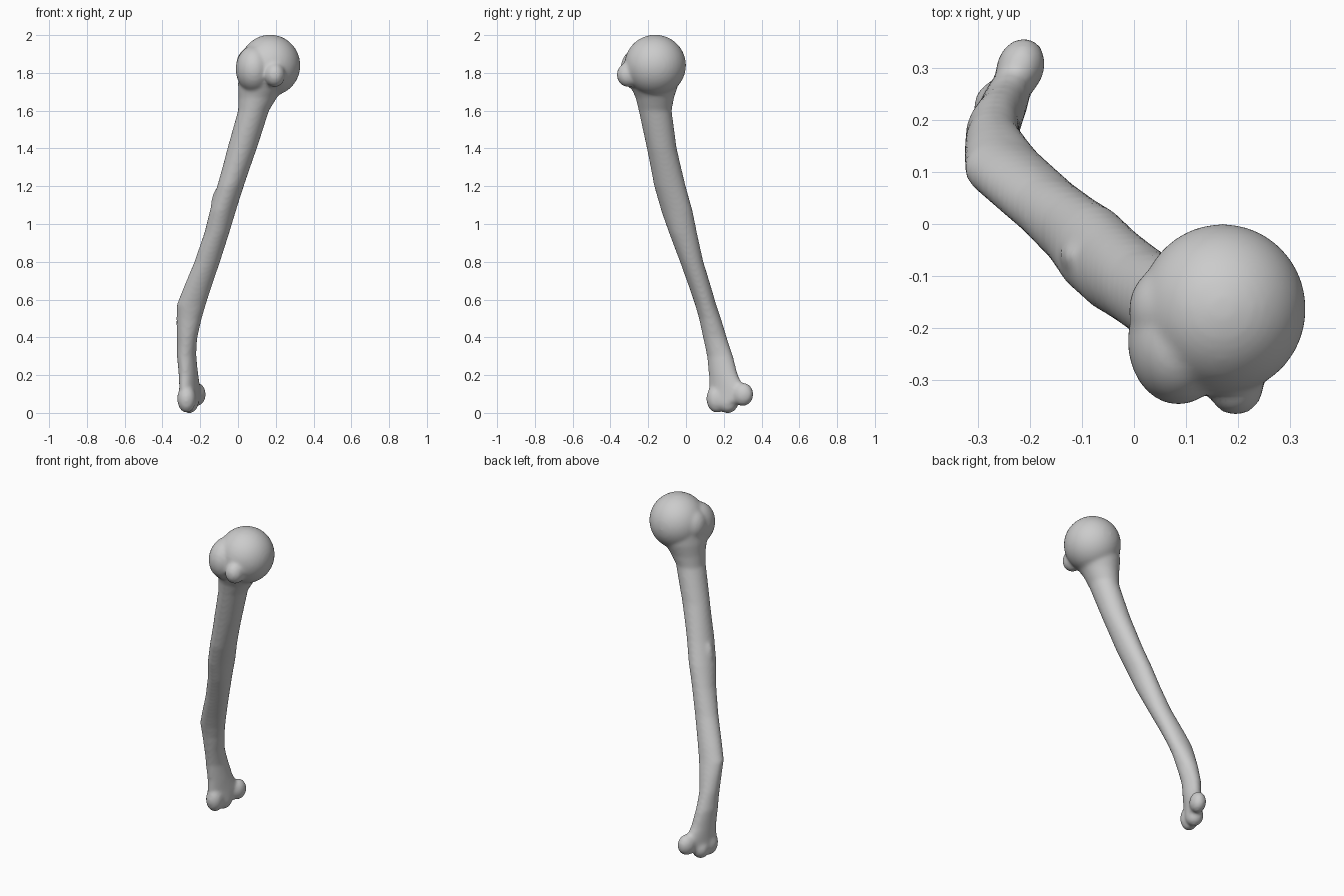
import bpy, bmesh, math
from mathutils import Matrix, Vector

if "Cube" in bpy.data.objects:
    bpy.data.objects.remove(bpy.data.objects["Cube"])

mat = bpy.data.materials.new("bone grey")
mat.use_nodes = True
GREY = (0.6, 0.6, 0.6, 1)
mat.diffuse_color = GREY
mat.node_tree.nodes["Principled BSDF"].inputs["Base Color"].default_value = GREY

bm = bmesh.new()


def loft(sections, sides=32):
    """Closed tube through rows of (z, x, y, half width, half depth, turn in degrees)."""
    rings = []
    for z, x, y, w, d, turn in sections:
        rot = Matrix.Rotation(math.radians(turn), 3, 'Z')
        ring = []
        for i in range(sides):
            a = math.tau * i / sides
            ring.append(bm.verts.new(Vector((x, y, z)) + rot @ Vector((w * math.cos(a), d * math.sin(a), 0))))
        rings.append(ring)
    for lo, hi in zip(rings, rings[1:]):
        for i in range(sides):
            j = (i + 1) % sides
            bm.faces.new((lo[i], lo[j], hi[j], hi[i]))
    bm.faces.new(rings[0][::-1])
    bm.faces.new(rings[-1])


def knob(centre, radii, turn=0):
    m = (Matrix.Translation(centre) @ Matrix.Rotation(math.radians(turn), 4, 'Z')
         @ Matrix.Diagonal((*radii, 1)))
    bmesh.ops.create_uvsphere(bm, u_segments=40, v_segments=24, radius=1, matrix=m)


# Shaft, from the flared lower end up into the neck
loft([
    (0.06, -.255, .215, .045, .09, -22),
    (0.13, -.255, .215, .045, .10, -22),
    (0.20, -.262, .198, .047, .08, -20),
    (0.30, -.272, .180, .050, .070, -15),
    (0.40, -.270, .153, .055, .063, 0),
    (0.50, -.259, .127, .067, .058, 0),
    (0.57, -.248, .105, .077, .056, 0),
    (0.65, -.220, .080, .074, .058, 0),
    (0.80, -.163, .030, .068, .062, 0),
    (0.95, -.113, -.015, .066, .074, 0),
    (1.07, -.080, -.048, .068, .084, -15),
    (1.20, -.040, -.085, .070, .084, -10),
    (1.40, .022, -.128, .078, .079, 0),
    (1.60, .082, -.163, .082, .087, 0),
    (1.67, .105, -.165, .102, .102, 0),
    (1.74, .130, -.170, .130, .130, 0),
    (1.82, .150, -.170, .145, .140, 0)])

# Ball head, greater and lesser tubercles
knob((.17, -.163, 1.84), (.16, .163, .162))
knob((.085, -.225, 1.82), (.097, .122, .125))
knob((.075, -.165, 1.84), (.085, .09, .10))
knob((.195, -.305, 1.79), (.055, .062, .065))

# Deltoid ridge on the shaft
knob((-.105, -.068, 1.07), (.036, .045, .12), 40)

# Lower joint: capitulum, trochlea, and inner epicondyle
knob((-.272, .163, .075), (.050, .055, .075))
knob((-.258, .222, .058), (.050, .055, .060))
knob((-.218, .300, .098), (.046, .058, .062), -20)

mesh = bpy.data.meshes.new("arm_bone")
bmesh.ops.recalc_face_normals(bm, faces=bm.faces)
bm.to_mesh(mesh)
bm.free()
bone = bpy.data.objects.new("arm_bone", mesh)
bpy.context.collection.objects.link(bone)
mesh.materials.append(mat)

# Fuse the parts into one soft skin
fuse = bone.modifiers.new("fuse", 'REMESH')
fuse.mode = 'VOXEL'
fuse.voxel_size = 0.01
fuse.use_smooth_shade = True
soft = bone.modifiers.new("soften", 'SMOOTH')
soft.factor = 0.5
soft.iterations = 8
mesh.shade_smooth()
